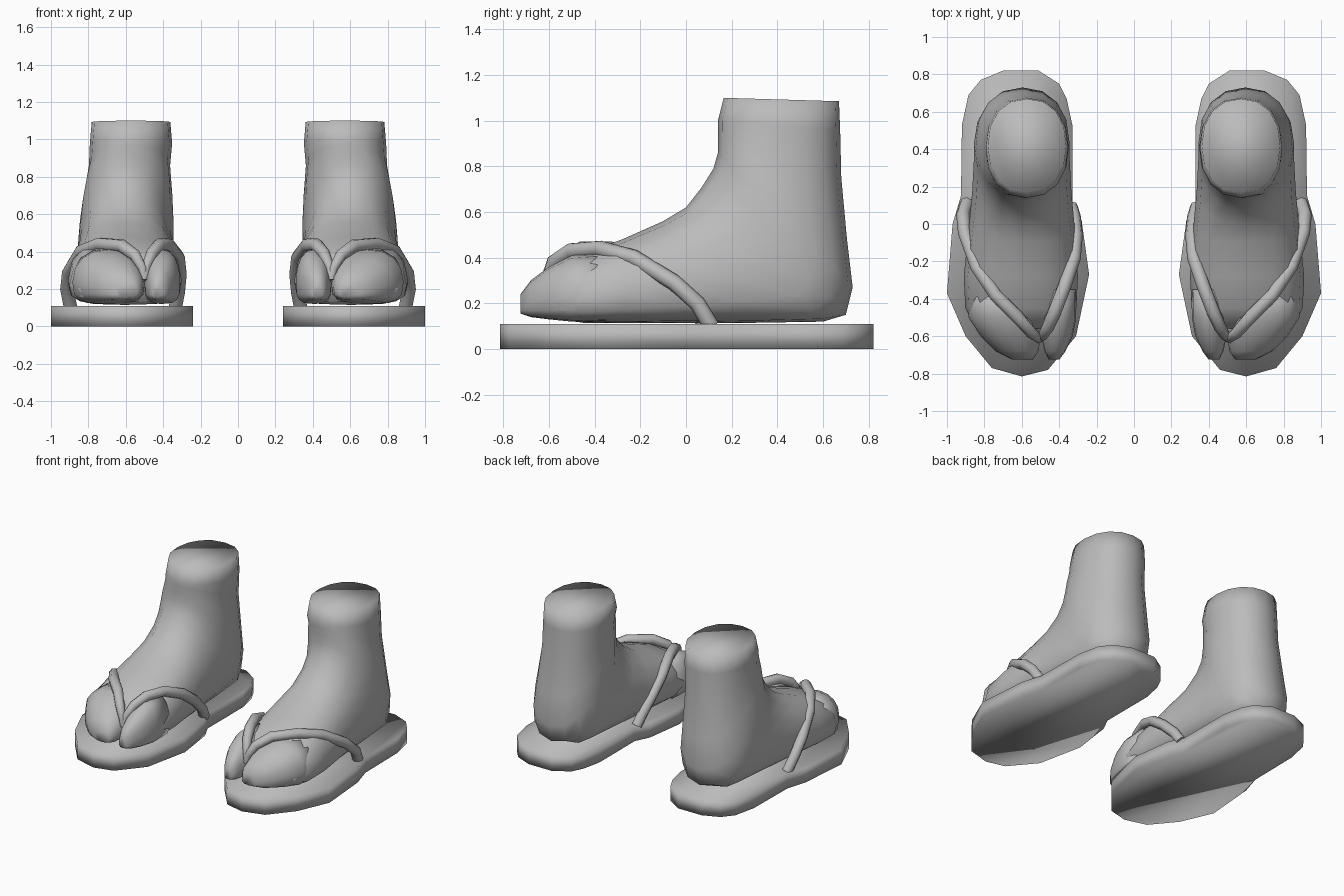
import bpy, bmesh, math

cube = bpy.data.objects.get("Cube")
if cube:
    bpy.data.objects.remove(cube, do_unlink=True)

grey = bpy.data.materials.new("plain_grey")
grey.use_nodes = True
GREY = (0.5, 0.5, 0.5, 1)
grey.diffuse_color = GREY
grey.node_tree.nodes["Principled BSDF"].inputs["Base Color"].default_value = GREY

SIDES = 16


def add_mesh(name, bm):
    bmesh.ops.recalc_face_normals(bm, faces=bm.faces)
    me = bpy.data.meshes.new(name)
    bm.to_mesh(me)
    bm.free()
    me.materials.append(grey)
    for p in me.polygons:
        p.use_smooth = True
    ob = bpy.data.objects.new(name, me)
    bpy.context.collection.objects.link(ob)
    return ob


def power(v, e):
    return math.copysign(abs(v) ** e, v)


def loft(bm, sections, side):
    """Closed skin over rings: (top y, top z, bottom y, bottom z, centre x, half width, widest height)."""
    rings = []
    for ty, tz, by, bz, cx, hw, wide in sections:
        ring = []
        for i in range(SIDES):
            a = 2 * math.pi * i / SIDES
            c, s = math.cos(a), math.sin(a)
            # rounder on top, boxier towards the low, flat underside
            e = 0.9 if c > 0 or wide > 0.45 else 0.6
            u = wide + power(c, e) * ((1 - wide) if c > 0 else wide)
            x = cx + hw * power(s, e)
            ring.append(bm.verts.new((side * x, by + (ty - by) * u, bz + (tz - bz) * u)))
        rings.append(ring)
    for r0, r1 in zip(rings, rings[1:]):
        for i in range(SIDES):
            j = (i + 1) % SIDES
            bm.faces.new((r0[i], r0[j], r1[j], r1[i]))
    bm.faces.new(rings[0])
    bm.faces.new(rings[-1])


# Instep, heel and ankle: rings turn from upright to level
LEG = [
    (-.56, .33, -.56, .13, .605, .24, .35),
    (-.45, .42, -.45, .115, .605, .297, .35),
    (-.28, .48, -.28, .115, .605, .305, .35),
    (-.10, .56, 0, .115, .60, .285, .38),
    (0, .62, .30, .115, .60, .265, .42),
    (.07, .71, .60, .12, .60, .255, .44),
    (.12, .79, .70, .15, .60, .255, .46),
    (.14, .86, .73, .27, .595, .25, .5),
    (.14, .92, .705, .48, .588, .237, .5),
    (.14, .97, .68, .75, .58, .217, .5),
    (.14, 1.0, .675, .96, .572, .22, .5),
    (.165, 1.10, .67, 1.085, .572, .21, .5),
]

# Toes: y, top z, bottom z, centre x, half width
TOE_GROUP = [(-.35, .42, .12, .70, .19), (-.50, .41, .12, .69, .195),
             (-.60, .36, .13, .66, .16), (-.68, .30, .14, .625, .115),
             (-.725, .24, .155, .595, .055)]
BIG_TOE = [(-.35, .42, .12, .41, .10), (-.50, .41, .12, .407, .098),
           (-.60, .36, .13, .412, .084), (-.68, .30, .14, .422, .056),
           (-.725, .24, .155, .427, .028)]

# Sandal sole outline
SOLE = [(.51, .82), (.70, .82), (.82, .77), (.885, .69), (.92, .53), (.925, .15),
        (.97, 0), (1.0, -.37), (.90, -.60), (.76, -.77), (.60, -.815), (.46, -.78),
        (.31, -.60), (.24, -.27), (.28, .02), (.33, .12), (.33, .53), (.36, .67), (.40, .75)]

# Strap centre lines, from between the toes to the sole edge
OUTER_STRAP = [(.50, -.615, .25), (.51, -.61, .31), (.55, -.58, .38), (.62, -.50, .43),
               (.74, -.38, .44), (.84, -.23, .40), (.905, -.05, .29),
               (.915, .05, .20), (.895, .11, .10)]
INNER_STRAP = [(.50, -.615, .25), (.49, -.60, .32), (.46, -.55, .39), (.42, -.46, .435),
               (.37, -.33, .435), (.32, -.18, .37), (.31, -.06, .28),
               (.32, .04, .18), (.335, .09, .10)]


def strap(name, path, side):
    cu = bpy.data.curves.new(name, 'CURVE')
    cu.dimensions = '3D'
    cu.bevel_depth = 0.036
    cu.bevel_resolution = 2
    cu.use_fill_caps = True
    sp = cu.splines.new('POLY')
    sp.points.add(len(path) - 1)
    for i, (pt, (x, y, z)) in enumerate(zip(sp.points, path)):
        pt.co = (side * x, y, z, 1)
        pt.radius = min(1.0, 0.5 + 0.2 * i)
    sp.use_smooth = True
    cu.materials.append(grey)
    bpy.context.collection.objects.link(bpy.data.objects.new(name, cu))


for label, side in (("left", 1), ("right", -1)):
    # Foot
    bm = bmesh.new()
    loft(bm, LEG, side)
    for toe in (TOE_GROUP, BIG_TOE):
        loft(bm, [(y, t, y, b, cx, hw, .4) for y, t, b, cx, hw in toe], side)
    add_mesh(label + "_foot", bm)

    # Sole
    bm = bmesh.new()
    base = bm.faces.new([bm.verts.new((side * x, y, 0)) for x, y in SOLE])
    top = bmesh.ops.extrude_face_region(bm, geom=[base], use_keep_orig=True)
    for v in top["geom"]:
        if isinstance(v, bmesh.types.BMVert):
            v.co.z = 0.11
    add_mesh(label + "_sandal_sole", bm)

    # Straps
    strap(label + "_outer_strap", OUTER_STRAP, side)
    strap(label + "_inner_strap", INNER_STRAP, side)
